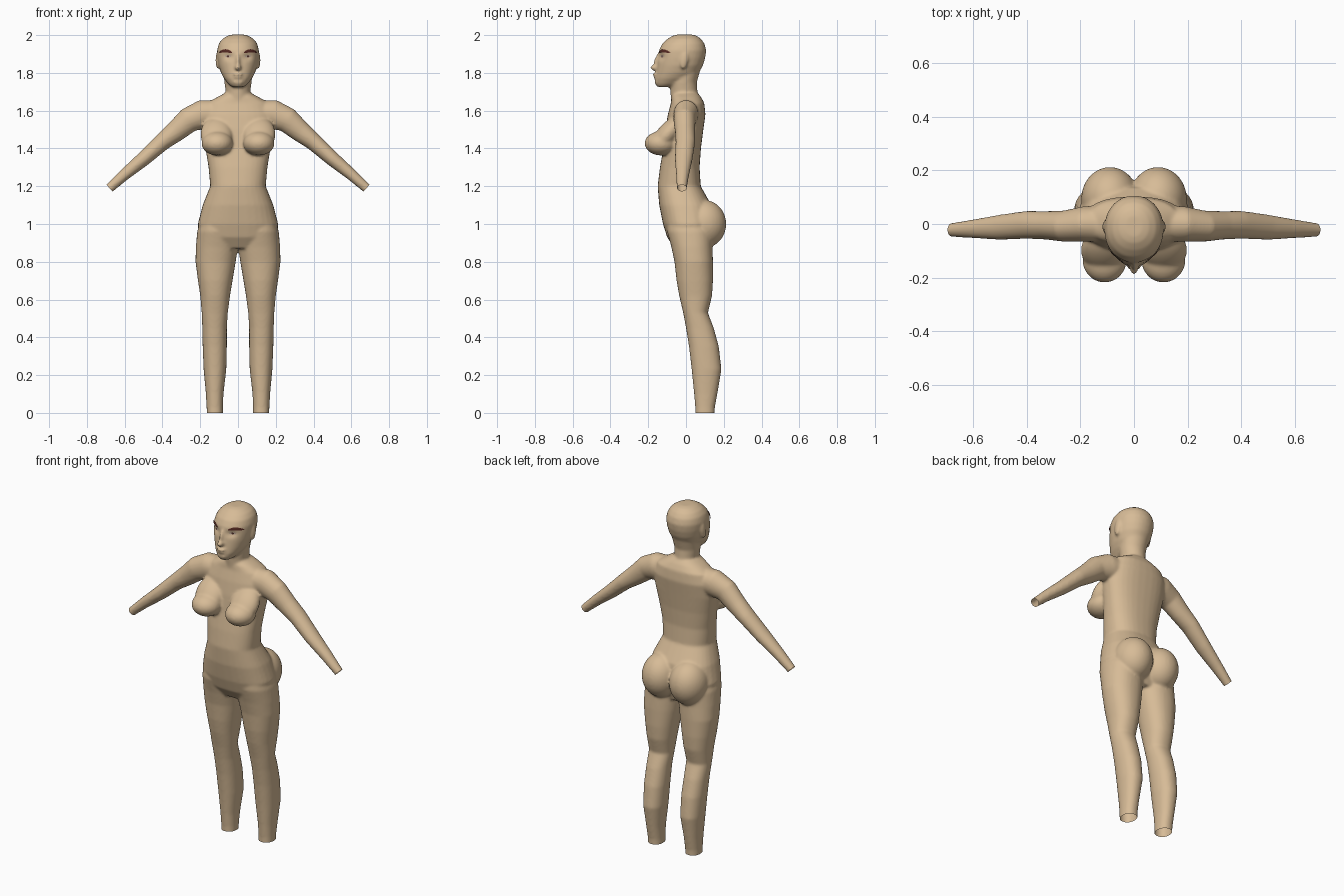
import bpy, bmesh, math
from mathutils import Vector, Matrix
from mathutils.bvhtree import BVHTree

if "Cube" in bpy.data.objects:
    bpy.data.objects.remove(bpy.data.objects["Cube"])


def material(name, rgb):
    m = bpy.data.materials.new(name)
    m.diffuse_color = (*rgb, 1)
    m.use_nodes = True
    m.node_tree.nodes["Principled BSDF"].inputs["Base Color"].default_value = m.diffuse_color
    return m


SKIN = material("skin", (0.68, 0.50, 0.31))
BROW = material("brow_brown", (0.10, 0.025, 0.018))
EYE = material("eye_white", (0.55, 0.42, 0.34))
IRIS = material("iris_brown", (0.09, 0.035, 0.025))

bm = bmesh.new()
N = 32


def skin_rings(rings):
    """Closed tube through a list of point rings."""
    vr = [[bm.verts.new(p) for p in ring] for ring in rings]
    for a, b in zip(vr, vr[1:]):
        for i in range(N):
            j = (i + 1) % N
            bm.faces.new((a[i], a[j], b[j], b[i]))
    bm.faces.new(vr[0][::-1])
    bm.faces.new(vr[-1])


def oval(c, u, v, power=2.0):
    pts = []
    for i in range(N):
        t = 2 * math.pi * i / N
        ct, st = math.cos(t), math.sin(t)
        e = 2 / power
        pts.append(c + u * math.copysign(abs(ct) ** e, ct) + v * math.copysign(abs(st) ** e, st))
    return pts


def column(rows, power=2.0, side=1):
    """Horizontal ovals: z, inner x, outer x, front y, back y."""
    skin_rings([oval(Vector((side * (a + b) / 2, (f + k) / 2, z)),
                     Vector(((b - a) / 2, 0, 0)), Vector((0, (k - f) / 2, 0)), power)
                for z, a, b, f, k in rows])


def centred(rows, power=2.0):
    column([(z, -w, w, f, k) for z, w, f, k in rows], power)


def ball(c, r, tilt=0):
    m = (Matrix.Translation(c) @ Matrix.Rotation(math.radians(tilt), 4, 'X')
         @ Matrix.Diagonal((*r, 1)))
    bmesh.ops.create_uvsphere(bm, u_segments=32, v_segments=20, radius=1, matrix=m)


# torso: z, half width, front, back
centred([(0.87, 0.16, -0.06, 0.11), (0.93, 0.20, -0.10, 0.13), (1.0, 0.213, -0.122, 0.15),
         (1.1, 0.187, -0.142, 0.135), (1.2, 0.147, -0.15, 0.078), (1.3, 0.156, -0.138, 0.072),
         (1.4, 0.172, -0.12, 0.079), (1.5, 0.19, -0.11, 0.092), (1.58, 0.19, -0.096, 0.103),
         (1.64, 0.165, -0.08, 0.097), (1.672, 0.11, -0.077, 0.08), (1.69, 0.075, -0.07, 0.065)], 2.4)
# neck
centred([(1.60, 0.075, -0.075, 0.08), (1.70, 0.065, -0.083, 0.061),
         (1.75, 0.072, -0.085, 0.057), (1.83, 0.08, -0.07, 0.08)])
# head
centred([(1.725, 0.03, -0.152, -0.07), (1.74, 0.05, -0.161, -0.02), (1.77, 0.074, -0.163, 0.035),
         (1.80, 0.09, -0.158, 0.068), (1.84, 0.103, -0.153, 0.09), (1.88, 0.109, -0.149, 0.102),
         (1.92, 0.111, -0.143, 0.107), (1.955, 0.102, -0.125, 0.098), (1.98, 0.083, -0.098, 0.08),
         (1.997, 0.055, -0.07, 0.055), (2.003, 0.03, -0.045, 0.03)], 2.1)
# nose, lips, chin
ball((0, -0.157, 1.828), (0.017, 0.033, 0.018))
ball((0, -0.147, 1.86), (0.011, 0.024, 0.045), -12)
ball((0, -0.158, 1.793), (0.027, 0.018, 0.008))
ball((0, -0.156, 1.777), (0.024, 0.017, 0.008))
ball((0, -0.148, 1.752), (0.03, 0.019, 0.018))

ARM = [(0.08, 1.585, 0.07, 0.07, 0.0), (0.19, 1.58, 0.077, 0.066, 0.0),
       (0.262, 1.55, 0.067, 0.058, -0.008), (0.33, 1.49, 0.056, 0.053, -0.005),
       (0.40, 1.435, 0.046, 0.052, -0.003), (0.50, 1.345, 0.039, 0.047, -0.012),
       (0.60, 1.262, 0.031, 0.035, -0.018), (0.68, 1.19, 0.025, 0.026, -0.022),
       (0.72, 1.153, 0.024, 0.025, -0.023)]
for s in (1, -1):
    # leg: z, inner, outer, front, back
    column([(-0.03, s * 0.08, s * 0.165, 0.05, 0.15), (0.03, s * 0.08, s * 0.166, 0.049, 0.153),
            (0.1, s * 0.077, s * 0.17, 0.043, 0.166), (0.23, s * 0.062, s * 0.182, 0.03, 0.188),
            (0.35, s * 0.059, s * 0.187, 0.016, 0.174), (0.45, s * 0.059, s * 0.189, 0.0, 0.147),
            (0.53, s * 0.054, s * 0.192, -0.015, 0.116), (0.62, s * 0.042, s * 0.2, -0.036, 0.138),
            (0.7, s * 0.029, s * 0.212, -0.05, 0.143), (0.8, s * 0.012, s * 0.225, -0.061, 0.143),
            (0.88, s * 0.0, s * 0.223, -0.078, 0.14), (0.96, s * 0.0, s * 0.216, -0.1, 0.14),
            (1.05, s * 0.02, s * 0.19, -0.1, 0.1)], 2.2)
    # arm: ovals square to the path
    rings = []
    for i, (x, z, r, ry, y) in enumerate(ARM):
        p, q = ARM[max(i - 1, 0)], ARM[min(i + 1, len(ARM) - 1)]
        d = Vector((q[0] - p[0], 0, q[1] - p[1])).normalized()
        rings.append(oval(Vector((s * x, y, z)), Vector((-s * d.z, 0, d.x)) * r, Vector((0, ry, 0))))
    skin_rings(rings)
    # breast, buttock, ear
    ball((s * 0.11, -0.133, 1.427), (0.083, 0.086, 0.064))
    ball((s * 0.113, -0.098, 1.475), (0.085, 0.055, 0.112), -40)
    ball((s * 0.09, 0.095, 1.0), (0.107, 0.118, 0.127))
    ball((s * 0.108, -0.01, 1.867), (0.011, 0.021, 0.047), -8)

bmesh.ops.recalc_face_normals(bm, faces=bm.faces[:])
raw = bpy.data.meshes.new("body_parts")
bm.to_mesh(raw)
bm.free()

# fuse the parts into one smooth skin
body = bpy.data.objects.new("body", raw)
bpy.context.collection.objects.link(body)
mod = body.modifiers.new("fuse", 'REMESH')
mod.mode = 'VOXEL'
mod.voxel_size = 0.007
mod = body.modifiers.new("soften", 'SMOOTH')
mod.factor = 0.5
mod.iterations = 8
dg = bpy.context.evaluated_depsgraph_get()
mesh = bpy.data.meshes.new_from_object(body.evaluated_get(dg))
body.modifiers.clear()
body.data = mesh

bm = bmesh.new()
bm.from_mesh(mesh)
# eye sockets
for v in bm.verts:
    if v.co.z > 1.8 and v.co.y < -0.07:
        d = ((abs(v.co.x) - 0.05) / 0.026) ** 2 + ((v.co.z - 1.885) / 0.018) ** 2
        v.co.y += 0.011 * math.exp(-d)


def cut_open(test, co, no):
    vs = [v for v in bm.verts if test(v.co)]
    es = {e for v in vs for e in v.link_edges}
    fs = {f for v in vs for f in v.link_faces}
    vs = {v for f in fs for v in f.verts} | set(vs)
    bmesh.ops.bisect_plane(bm, geom=list(vs) + list(es) + list(fs),
                           plane_co=co, plane_no=no, clear_outer=True)


# open ankles and wrists
cut_open(lambda c: c.z < 0.1, (0, 0, 0), (0, 0, -1))
for s in (1, -1):
    cut_open(lambda c: c.x * s > 0.55, (s * 0.68, 0, 1.19), (s * 0.72, 0, -0.69))
for f in bm.faces:
    f.smooth = True
    f.material_index = 0
surface = BVHTree.FromBMesh(bm)
bm.to_mesh(mesh)
bm.free()
mesh.materials.clear()
mesh.materials.append(SKIN)


def face_patch(name, mat, cx, cz, w, h, lift, arc=0.0, nu=12, nv=4):
    """Lens-shaped plate laid on the face, on both sides."""
    b = bmesh.new()
    for s in (1, -1):
        grid = []
        for i in range(nu + 1):
            u = -1 + 2 * i / nu
            row = []
            for j in range(nv + 1):
                k = -1 + 2 * j / nv
                x = s * (cx + u * w)
                z = cz + arc * (1 - u * u) + k * h * math.sqrt(max(1 - u * u, 0.02))
                hit = surface.ray_cast(Vector((x, -1, z)), Vector((0, 1, 0)))
                p, n = (hit[0], hit[1]) if hit[0] else (Vector((x, -0.1, z)), Vector((0, -1, 0)))
                row.append(b.verts.new(p + n * lift))
            grid.append(row)
        for i in range(nu):
            for j in range(nv):
                q = (grid[i][j], grid[i + 1][j], grid[i + 1][j + 1], grid[i][j + 1])
                b.faces.new(q if s > 0 else q[::-1]).smooth = True
    me = bpy.data.meshes.new(name)
    b.to_mesh(me)
    b.free()
    me.materials.append(mat)
    bpy.context.collection.objects.link(bpy.data.objects.new(name, me))


face_patch("eyebrows", BROW, 0.064, 1.908, 0.033, 0.008, 0.004, arc=0.008)
face_patch("eyes", EYE, 0.052, 1.888, 0.017, 0.007, 0.002)
face_patch("irises", IRIS, 0.052, 1.888, 0.007, 0.0065, 0.0035)
